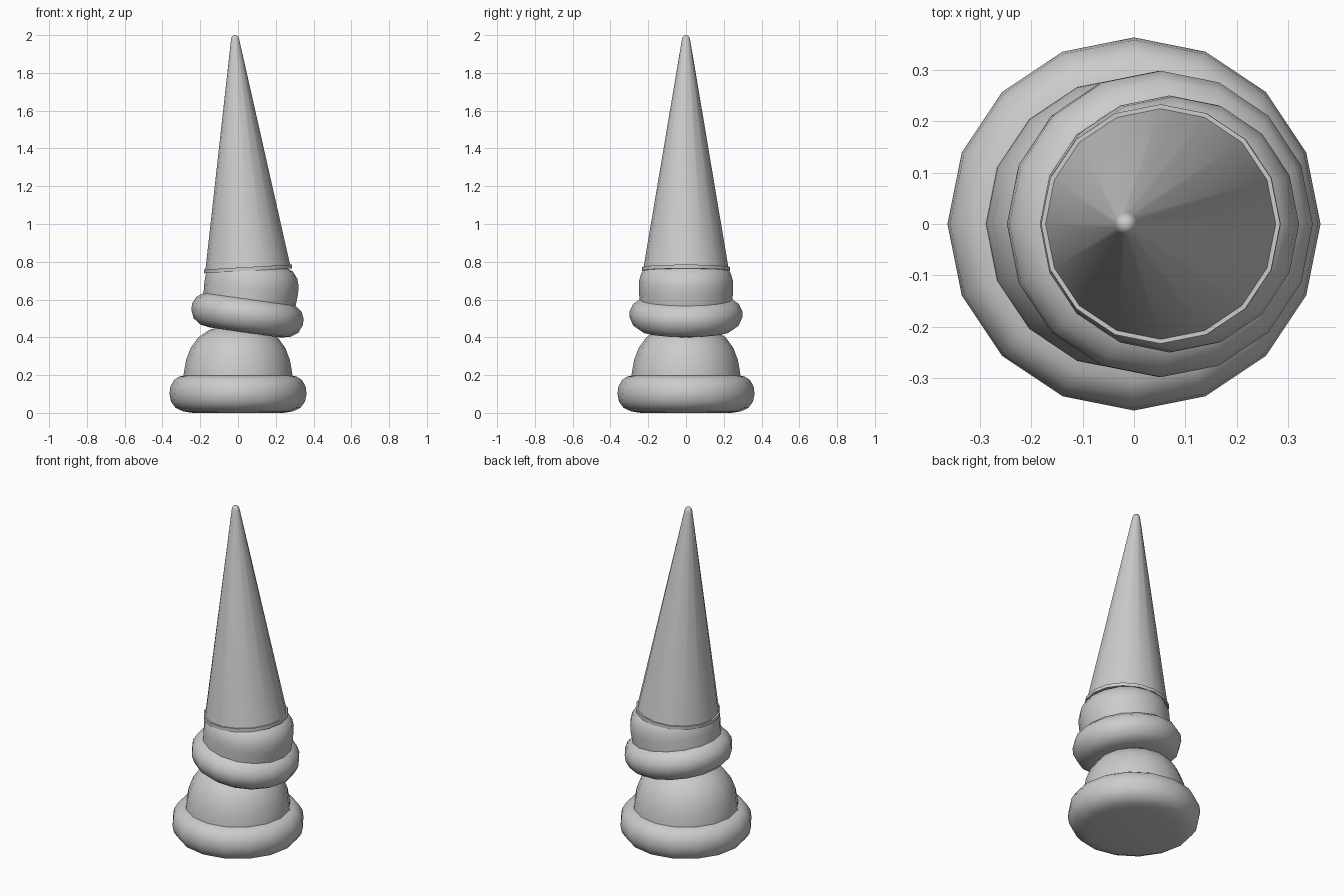
import bpy, bmesh
from math import radians, tau

cube = bpy.data.objects.get("Cube")
if cube:
    bpy.data.objects.remove(cube, do_unlink=True)

SIDES = 16

grey = bpy.data.materials.new("plain grey")
grey.use_nodes = True
colour = (0.6, 0.6, 0.6, 1)
grey.diffuse_color = colour
grey.node_tree.nodes["Principled BSDF"].inputs["Base Color"].default_value = colour


def lathe(name, profile, location=(0, 0, 0), tilt=0):
    """Turn a (radius, height) profile around z, then lean it sideways."""
    bm = bmesh.new()
    points = [bm.verts.new((r, 0, z)) for r, z in profile]
    edges = [bm.edges.new(pair) for pair in zip(points, points[1:])]
    bmesh.ops.spin(bm, geom=points + edges, cent=(0, 0, 0), axis=(0, 0, 1),
                   angle=tau, steps=SIDES)
    bmesh.ops.remove_doubles(bm, verts=bm.verts, dist=0.0005)
    bmesh.ops.recalc_face_normals(bm, faces=bm.faces)
    mesh = bpy.data.meshes.new(name)
    bm.to_mesh(mesh)
    bm.free()
    mesh.materials.append(grey)
    obj = bpy.data.objects.new(name, mesh)
    bpy.context.collection.objects.link(obj)
    obj.location = location
    obj.rotation_euler.y = radians(tilt)
    bpy.ops.object.select_all(action="DESELECT")
    obj.select_set(True)
    bpy.context.view_layer.objects.active = obj
    bpy.ops.object.shade_smooth_by_angle(angle=radians(35))
    return obj


# Upright foot: rounded roll with a dome on top
lathe("base_roll", [(0, 0), (0.24, 0), (0.29, 0.008), (0.33, 0.026), (0.355, 0.06),
                    (0.363, 0.1), (0.358, 0.14), (0.338, 0.175), (0.31, 0.193),
                    (0.27, 0.2), (0, 0.2)])
lathe("base_dome", [(0.29, 0.17), (0.287, 0.21), (0.275, 0.28), (0.25, 0.345),
                    (0.21, 0.4), (0.15, 0.44), (0.08, 0.46), (0, 0.466)])

# Middle section, leaning towards the left
middle = dict(location=(0.05, 0, 0.52), tilt=8)
lathe("middle_roll", [(0, -0.095), (0.19, -0.095), (0.24, -0.086), (0.28, -0.058),
                      (0.298, -0.015), (0.298, 0.02), (0.28, 0.057), (0.245, 0.082),
                      (0.2, 0.09), (0, 0.09)], **middle)
lathe("middle_dome", [(0.245, 0.06), (0.25, 0.14), (0.248, 0.185), (0.235, 0.225),
                      (0.206, 0.26), (0.12, 0.295), (0, 0.305)], **middle)

# Tall spike with a thin rim, leaning back the other way
spike = dict(location=(0.053, 0, 0.752), tilt=-3.2)
lathe("spike_rim", [(0, 0), (0.233, 0), (0.233, 0.02), (0.222, 0.02), (0, 0.02)], **spike)
lathe("spike", [(0, 0.01), (0.226, 0.01), (0.022, 1.225), (0.018, 1.24),
                (0.01, 1.248), (0, 1.25)], **spike)
